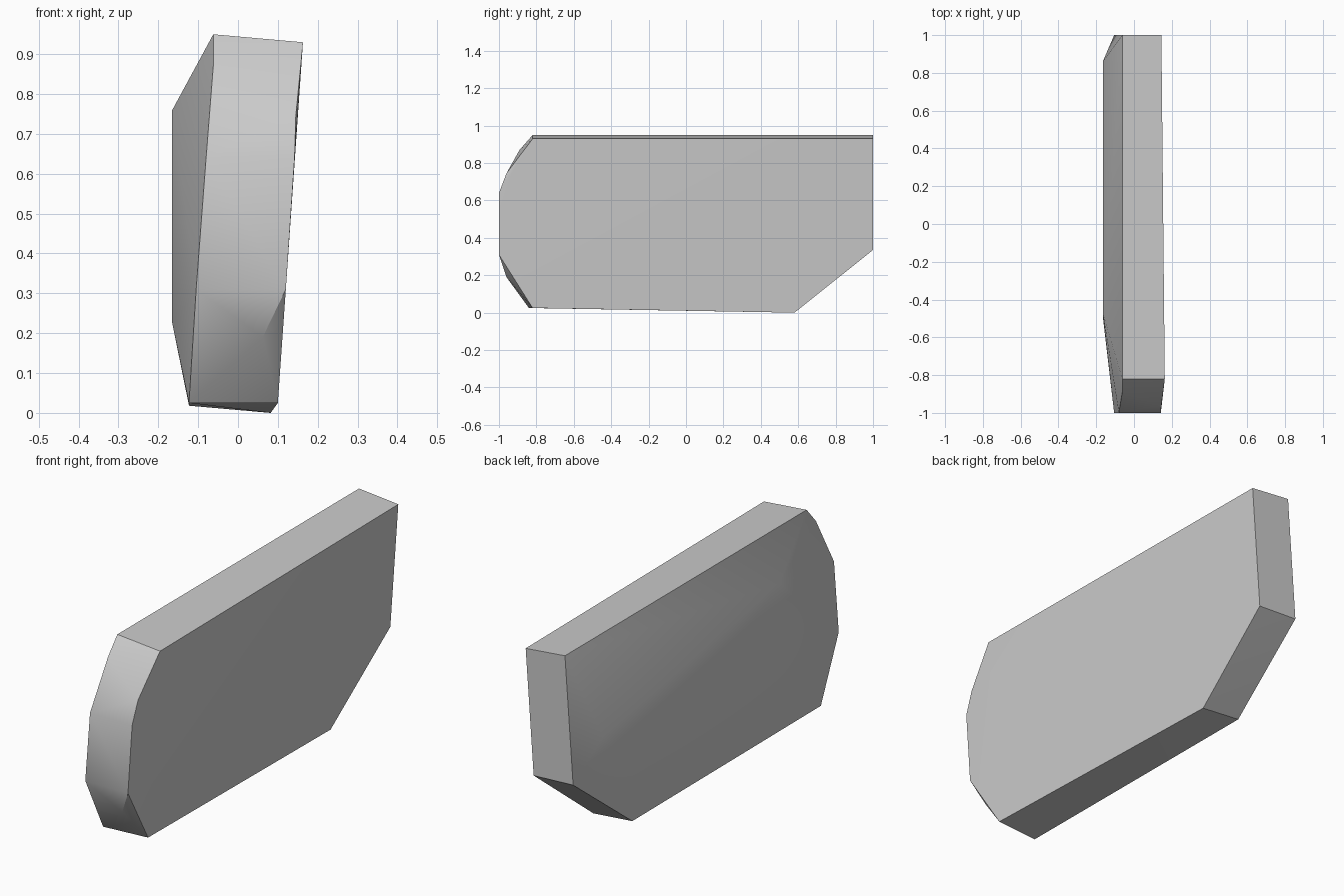
import bpy
import bmesh
import math

default_cube = bpy.data.objects.get("Cube")
if default_cube:
    bpy.data.objects.remove(default_cube, do_unlink=True)


def make_material(name, value):
    """One plain grey material, visible in viewport and render."""
    material = bpy.data.materials.new(name)
    material.use_nodes = True
    colour = (value, value, value, 1.0)
    material.diffuse_color = colour
    shader = next(n for n in material.node_tree.nodes if n.type == "BSDF_PRINCIPLED")
    shader.inputs["Base Color"].default_value = colour
    return material


def make_faceted_block(name, corner_groups, material):
    """Stretch a convex skin over the corners and shade it softly."""
    bm = bmesh.new()
    for group in corner_groups:
        for corner in group:
            bm.verts.new(corner)
    hull = bmesh.ops.convex_hull(bm, input=bm.verts[:])
    leftover = {e for key in ("geom_interior", "geom_unused") for e in hull[key]
                if isinstance(e, bmesh.types.BMVert)}
    bmesh.ops.delete(bm, geom=list(leftover), context="VERTS")
    bmesh.ops.recalc_face_normals(bm, faces=bm.faces[:])
    mesh = bpy.data.meshes.new(name)
    bm.to_mesh(mesh)
    bm.free()
    mesh.materials.append(material)
    block = bpy.data.objects.new(name, mesh)
    bpy.context.collection.objects.link(block)
    bpy.ops.object.select_all(action="DESELECT")
    block.select_set(True)
    bpy.context.view_layer.objects.active = block
    bpy.ops.object.shade_smooth_by_angle(angle=math.radians(32))
    return block


# Leaning flat side, from the top front corner round to the top back
flat_side = [
    (.163, -.82, .93), (.145, -.96, .745), (.142, -1, .64), (.12, -1, .31),
    (.10, -.82, .025), (.082, .58, 0), (.103, 1, .335), (.145, 1, .93),
]
# Cut corner on the lower front
front_cut = [(.062, -.96, .19)]
# Rim of the opposite side, in the same order
bevelled_rim = [
    (-.062, -.82, .95), (-.062, -.89, .87), (-.08, -1, .64), (-.105, -1, .31),
    (-.123, -.84, .025), (-.123, .58, .018), (-.105, 1, .345), (-.062, 1, .95),
]
# Raised plateau standing out from that rim
plateau = [
    (-.165, -.47, .76), (-.165, .86, .54), (-.165, .6, .225), (-.165, -.49, .225),
]

stone_grey = make_material("stone grey", .6)
make_faceted_block("faceted_slab", [flat_side, front_cut, bevelled_rim, plateau], stone_grey)
